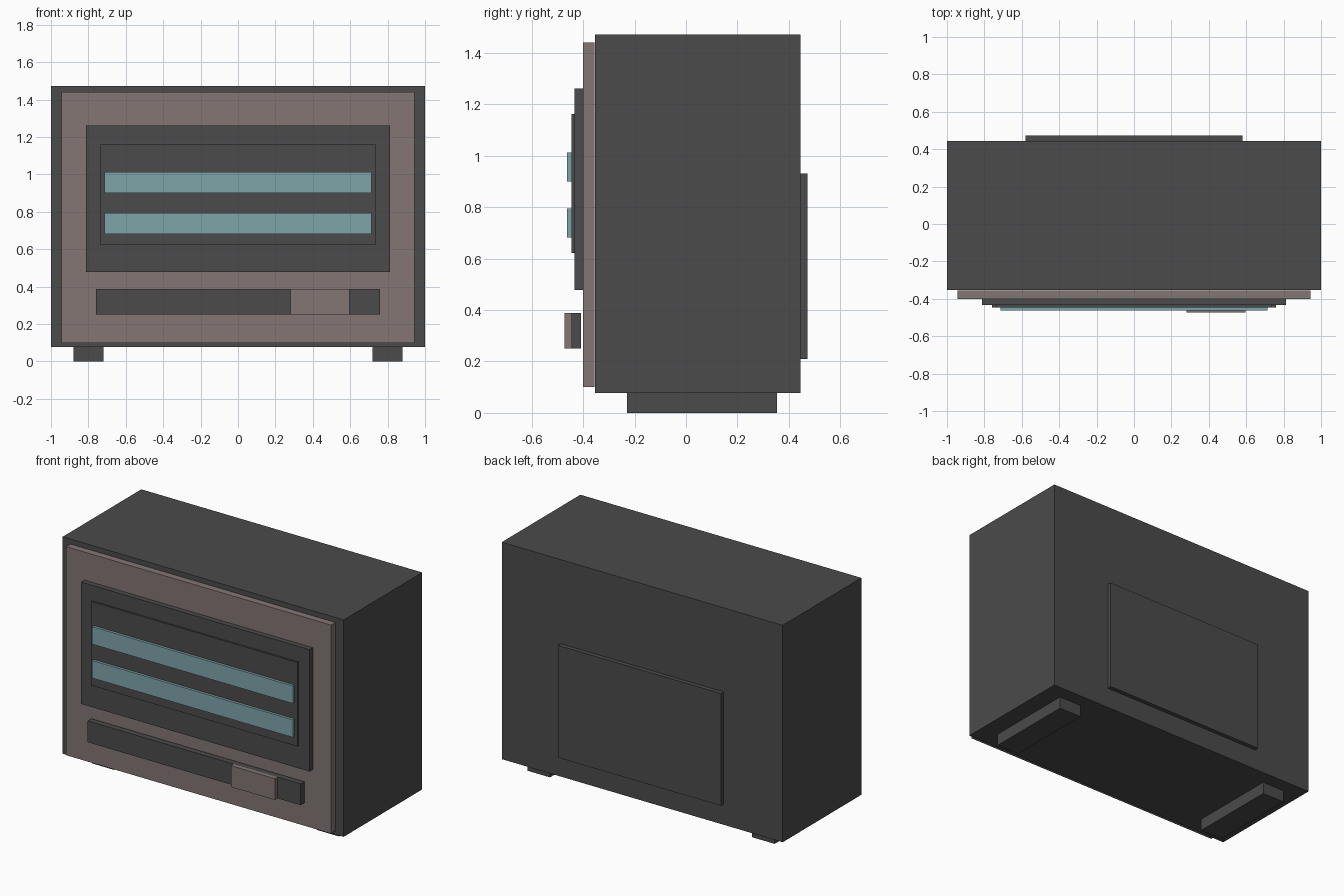
import bpy
import bmesh

cube = bpy.data.objects.get("Cube")
if cube:
    bpy.data.objects.remove(cube, do_unlink=True)


def material(name, r, g, b):
    mat = bpy.data.materials.new(name)
    mat.use_nodes = True
    mat.diffuse_color = (r, g, b, 1)
    bsdf = mat.node_tree.nodes["Principled BSDF"]
    bsdf.inputs["Base Color"].default_value = (r, g, b, 1)
    bsdf.inputs["Roughness"].default_value = 0.7
    return mat


charcoal = material("charcoal", 0.07, 0.07, 0.07)
taupe = material("warm taupe", 0.227, 0.181, 0.174)
teal = material("pale teal", 0.212, 0.376, 0.402)


def box(name, mat, x, y, z):
    """Flat-sided box spanning the (min, max) pair given on each axis."""
    bm = bmesh.new()
    bmesh.ops.create_cube(bm, size=1)
    for v in bm.verts:
        v.co = [r[0] if c < 0 else r[1] for c, r in zip(v.co, (x, y, z))]
    mesh = bpy.data.meshes.new(name)
    bm.to_mesh(mesh)
    bm.free()
    mesh.materials.append(mat)
    obj = bpy.data.objects.new(name, mesh)
    bpy.context.collection.objects.link(obj)
    return obj


def centred(name, mat, half, y, z):
    return box(name, mat, (-half, half), y, z)


# Depths of the stacked front layers
BODY, BEZEL, FRAME, SCREEN = -0.354, -0.40, -0.434, -0.446

# Case and rear access panel
centred("case", charcoal, 1.0, (BODY, 0.445), (0.077, 1.473))
centred("rear_panel", charcoal, 0.58, (0.445, 0.473), (0.21, 0.932))

# Front bezel, screen frame and screen
centred("bezel", taupe, 0.943, (BEZEL, BODY - 0.002), (0.10, 1.442))
centred("screen_frame", charcoal, 0.813, (FRAME, BEZEL), (0.478, 1.262))
centred("screen", charcoal, 0.735, (SCREEN, FRAME), (0.623, 1.163))

# Display bars
for label, bottom in (("lower", 0.682), ("upper", 0.90)):
    centred(label + "_display_bar", teal, 0.714,
            (-0.463, SCREEN), (bottom, bottom + 0.113))

# Control strip, set just clear of the bezel, with its slider
centred("control_strip", charcoal, 0.758, (SCREEN, -0.408), (0.251, 0.388))
box("slider", taupe, (0.28, 0.595), (-0.473, SCREEN), (0.251, 0.388))

# Feet
box("right_foot", charcoal, (-0.88, -0.72), (-0.23, 0.355), (0, 0.077))
box("left_foot", charcoal, (0.72, 0.88), (-0.23, 0.355), (0, 0.077))
